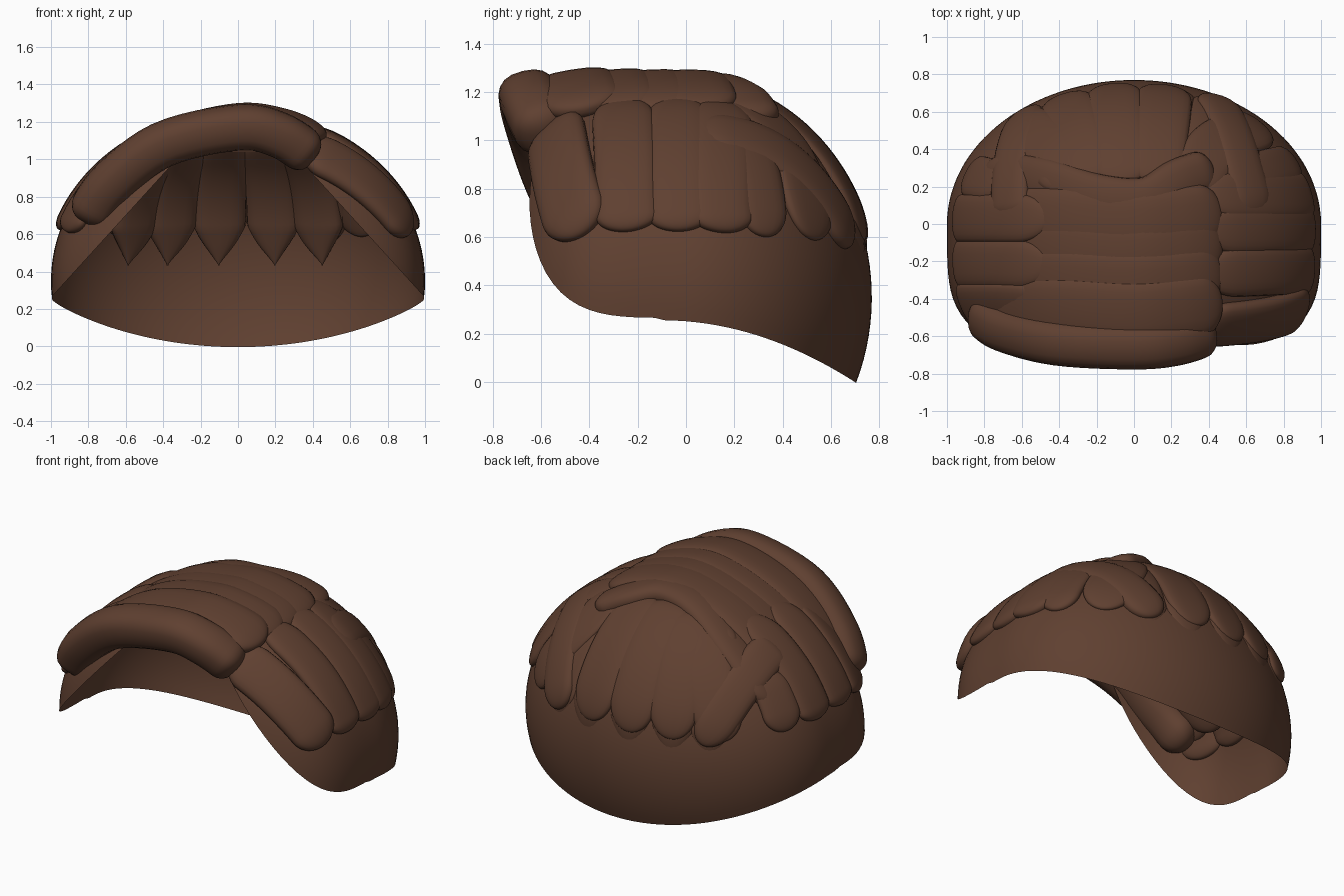
import bpy, bmesh, math
from mathutils import Vector

if "Cube" in bpy.data.objects:
    bpy.data.objects.remove(bpy.data.objects["Cube"])

brown = bpy.data.materials.new("hair_brown")
brown.use_nodes = True
COLOR = (0.115, 0.051, 0.03, 1)
brown.diffuse_color = COLOR
bsdf = brown.node_tree.nodes["Principled BSDF"]
bsdf.inputs["Base Color"].default_value = COLOR
bsdf.inputs["Roughness"].default_value = 0.8

CENTRE = Vector((0, 0, 0.35))
RZ, BACK, FRONT, POWER = 0.88, 0.77, 0.77, 4.2


def level(p):
    """Scalp shape: ellipsoid behind, boxier in front; 1 on the surface."""
    y = (p.y / BACK) ** 2 if p.y > 0 else (-p.y / FRONT) ** POWER
    return p.x ** 2 + y + (p.z / RZ) ** 2


def project(p):
    d = (Vector(p) - CENTRE).normalized()
    lo, hi = 0.0, 2.0
    for _ in range(24):
        mid = (lo + hi) / 2
        lo, hi = (mid, hi) if level(d * mid) < 1 else (lo, mid)
    return CENTRE + d * lo


def normal(p):
    q, e = p - CENTRE, 0.01
    steps = [Vector((e, 0, 0)), Vector((0, e, 0)), Vector((0, 0, e))]
    return Vector([level(q + s) - level(q - s) for s in steps]).normalized()


def finish(name, bm):
    bmesh.ops.recalc_face_normals(bm, faces=bm.faces)
    mesh = bpy.data.meshes.new(name)
    bm.to_mesh(mesh)
    bm.free()
    for f in mesh.polygons:
        f.use_smooth = True
    mesh.materials.append(brown)
    obj = bpy.data.objects.new(name, mesh)
    bpy.context.collection.objects.link(obj)


def bridge(bm, rings):
    n = len(rings[0])
    for a, b in zip(rings, rings[1:]):
        for i in range(n):
            j = (i + 1) % n
            bm.faces.new((a[i], a[j], b[j], b[i]))


# Scalp shell, trimmed to a face opening and a curved nape
def kept(p):
    if p.y < -0.1:
        return p.z > min(1.04, 0.26 + 1.1 * (1 - abs(p.x)))
    return p.z > 0.255 - 0.4 * (p.y + 0.1) ** 2


def scalp_shell():
    bm = bmesh.new()
    columns, rows = 144, 32
    rings = [[] for _ in range(rows)]
    for i in range(columns):
        phi = math.tau * i / columns

        def at(theta):
            s = math.sin(theta)
            return project(CENTRE + Vector((s * math.cos(phi), s * math.sin(phi), math.cos(theta))))
        end = 0.1
        while end < 2.6 and kept(at(end + 0.04)):
            end += 0.04
        lo, hi = end, end + 0.04
        for _ in range(10):
            mid = (lo + hi) / 2
            lo, hi = (mid, hi) if kept(at(mid)) else (lo, mid)
        for r in range(rows):
            rings[r].append(bm.verts.new(at(lo * (r + 1) / rows)))
    bridge(bm, rings)
    top = bm.verts.new(project((0, 0, 2)))
    for i in range(columns):
        bm.faces.new((top, rings[0][i], rings[0][(i + 1) % columns]))
    finish("scalp_shell", bm)


def spline(points, t):
    """Catmull-Rom point at t in 0..1."""
    pts = [Vector(p) for p in points]
    pts = [2 * pts[0] - pts[1]] + pts + [2 * pts[-1] - pts[-2]]
    u = t * (len(pts) - 3)
    k = min(int(u), len(pts) - 4)
    u -= k
    a, b, c, d = pts[k:k + 4]
    return 0.5 * (2 * b + (c - a) * u + (2 * a - 5 * b + 4 * c - d) * u * u
                  + (3 * b - a - 3 * c + d) * u ** 3)


def lock(name, points, width, height, lift=0.0, on_scalp=True, pointed=False):
    """Flattened round-ended strand; width and height are half sizes."""
    bm = bmesh.new()
    steps, sides = 44, 20
    # Cosine spacing gives the round ends more rings
    ts = [0.5 - 0.5 * math.cos(math.pi * i / steps) for i in range(steps + 1)]
    path = [spline(points, t) for t in ts]
    if on_scalp:
        path = [project(p) for p in path]
    length = sum((b - a).length for a, b in zip(path, path[1:]))
    rings = []
    for i, p in enumerate(path):
        tangent = (path[min(i + 1, steps)] - path[max(i - 1, 0)]).normalized()
        out = normal(p) if on_scalp else Vector((p.x, 0.3 * p.y, p.z - 0.35)).normalized()
        side = tangent.cross(out).normalized()
        out = side.cross(tangent).normalized()
        edge = min(ts[i], 1 - ts[i]) * length / width
        s = max(0.03, math.sqrt(max(0, 1 - max(0, 1 - edge) ** 2)))
        if pointed and ts[i] > 0.5:
            s = max(0.03, min(1, (1 - ts[i]) / 0.4))
        ring = []
        for k in range(sides):
            a = math.tau * k / sides
            c, d = math.cos(a), math.sin(a)
            c = math.copysign(abs(c) ** 0.8, c)
            d = math.copysign(abs(d) ** 0.8, d)
            ring.append(bm.verts.new(p + out * (lift + height * d * s ** 0.7) + side * width * c * s))
        rings.append(ring)
    bridge(bm, rings)
    bm.faces.new(rings[0])
    bm.faces.new(rings[-1])
    finish(name, bm)


scalp_shell()

# Rolled fringe across the brow
lock("fringe_roll", [(-0.82, -0.47, 0.67), (-0.68, -0.56, 0.87), (-0.4, -0.63, 1.08),
                     (0, -0.65, 1.17), (0.22, -0.63, 1.13), (0.41, -0.57, 1.01)],
     0.125, 0.12, on_scalp=False)

# Broad strands combed across the crown, sinking into the right side locks
for i, y in enumerate((-0.45, -0.29, -0.13, 0.03)):
    lock(f"crown_strand_{i + 1}", [(-0.85, y + 0.03, 0.7), (-0.62, y, 0.98), (-0.35, y, 1.155),
                                  (0, y - 0.02, 1.24), (0.25, y, 1.21), (0.47, y + 0.03, 1.12)],
         0.17, 0.052, on_scalp=False)
lock("crown_back_strand", [(-0.8, 0.26, 0.76), (-0.5, 0.24, 1.02), (-0.2, 0.15, 1.18),
                           (0.06, 0.13, 1.215), (0.24, 0.23, 1.165), (0.42, 0.29, 1.07)],
     0.12, 0.065, on_scalp=False)

# Right side locks
for i, y in enumerate((-0.46, -0.215, 0.03)):
    lock(f"right_lock_{i + 1}", [(-0.45, y, 1.14), (-0.75, y, 0.95), (-0.9, y, 0.76), (-0.95, y, 0.62)],
         0.13, 0.04)
lock("right_rear_lock", [(-0.75, 0.24, 0.97), (-0.87, 0.26, 0.8), (-0.91, 0.27, 0.62)], 0.12, 0.035)
lock("right_cross_lock", [(-0.7, 0.04, 1.05), (-0.69, 0.2, 1.0), (-0.64, 0.4, 0.85), (-0.53, 0.61, 0.57)],
     0.12, 0.045)

# Left side locks
lock("left_front_lock", [(0.36, -0.56, 1.08), (0.58, -0.53, 0.95), (0.78, -0.49, 0.78), (0.91, -0.43, 0.6)],
     0.145, 0.055)
for i, y in enumerate((-0.25, -0.03, 0.15)):
    lock(f"left_lock_{i + 1}", [(0.36, y, 1.14), (0.7, y, 0.96), (0.88, y, 0.77), (0.94, y + 0.01, 0.62)],
         0.13, 0.04)
lock("left_rear_lock", [(0.6, 0.25, 1.0), (0.75, 0.3, 0.85), (0.86, 0.32, 0.6)], 0.115, 0.038)
lock("left_cross_lock", [(0.64, 0.04, 1.03), (0.57, 0.3, 0.97), (0.48, 0.48, 0.8), (0.4, 0.66, 0.56)],
     0.13, 0.048)

# Back locks fanning down from the crown
for i, (x0, x1, y1) in enumerate(((-0.35, -0.62, 0.53), (-0.24, -0.36, 0.67), (-0.05, -0.11, 0.73),
                                  (0.11, 0.16, 0.72), (0.3, 0.66, 0.5))):
    lock(f"back_lock_{i + 1}", [(x0, 0.2, 1.15), ((x0 + x1) / 2, 0.45, 1.02), (x1, y1, 0.58)], 0.15, 0.036)

# Pointed undersides inside the back of the shell
for i, x in enumerate((-0.56, -0.36, -0.1, 0.19, 0.43)):
    y = 0.72 - 0.5 * x * x
    lock(f"inner_lock_{i + 1}", [(x * 0.7, 0.3, 1.08), (x * 0.9, y * 0.8, 0.85), (x, y, 0.6), (x, y, 0.43)],
         0.14, 0.055, -0.035, pointed=True)
